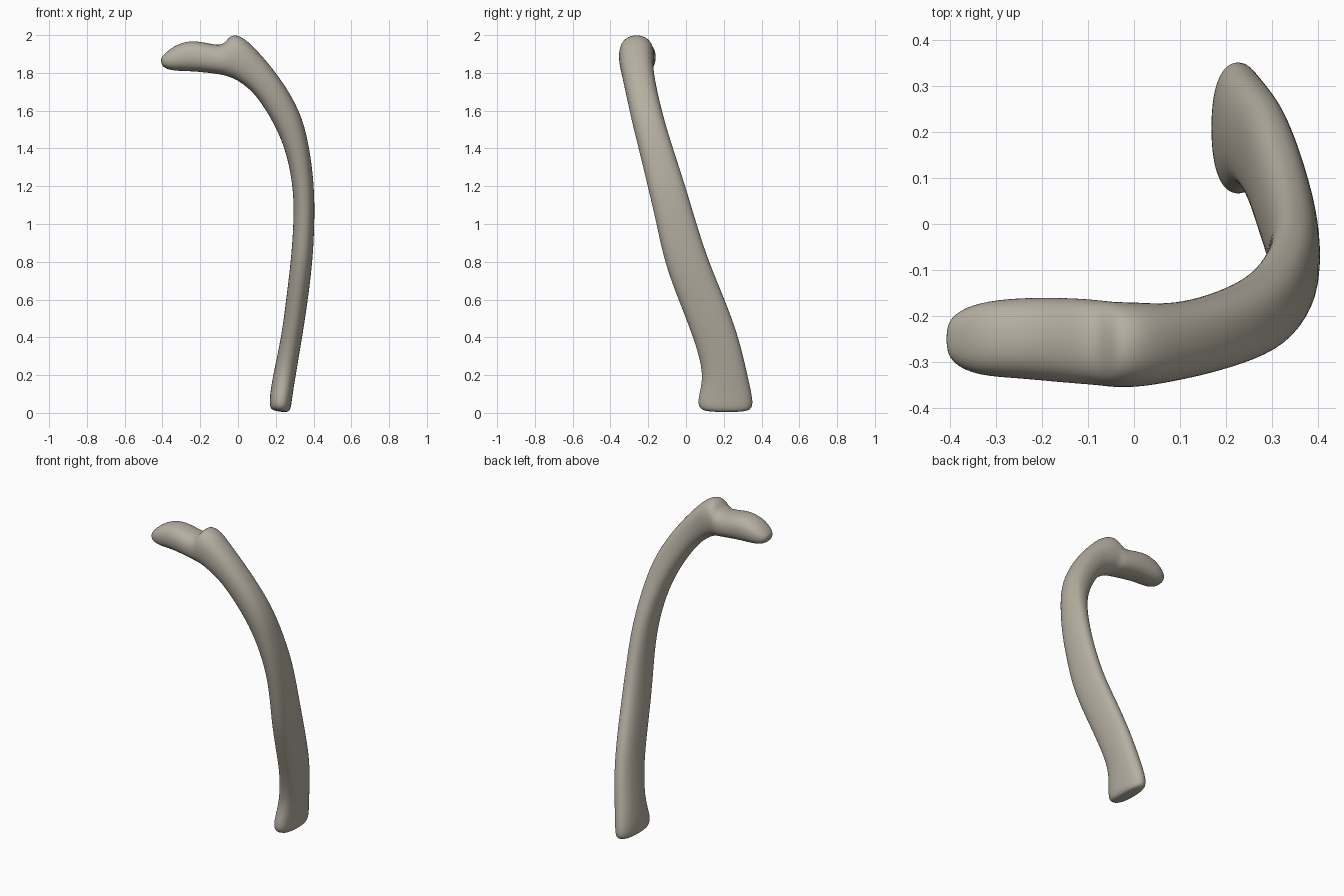
import bpy
import math
from mathutils import Vector

# Remove the default cube
default_cube = bpy.data.objects.get("Cube")
if default_cube:
    bpy.data.objects.remove(default_cube, do_unlink=True)

# Bone material
bone = bpy.data.materials.new("warm grey bone")
bone.use_nodes = True
bone_colour = (0.47, 0.43, 0.36, 1)
bone.diffuse_color = bone_colour
bone.node_tree.nodes["Principled BSDF"].inputs["Base Color"].default_value = bone_colour


def point_on_section(section, angle, squareness=0.86):
    """Rounded oval between an outer and an inner edge, spanning front to back."""
    outer_x, outer_z, inner_x, inner_z, front, back = section
    c, s = math.cos(angle), math.sin(angle)
    across = math.copysign(abs(c) ** squareness, c) * 1.02
    along = math.copysign(abs(s) ** squareness, s) * 1.02
    outer = Vector((outer_x, (front + back) / 2, outer_z))
    inner = Vector((inner_x, (front + back) / 2, inner_z))
    middle = (outer + inner) / 2
    depth = Vector((0, (back - front) / 2, 0))
    return middle + (outer - inner) / 2 * across + depth * along


def loft(name, sections, sides, material):
    """Skin a chain of oval sections and round it with subdivision."""
    verts, faces = [], []
    for section in sections:
        for i in range(sides):
            verts.append(point_on_section(section, math.tau * i / sides))
    for ring in range(len(sections) - 1):
        for i in range(sides):
            a, b = ring * sides + i, ring * sides + (i + 1) % sides
            faces.append((a, b, b + sides, a + sides))
    last = (len(sections) - 1) * sides
    faces.append(tuple(reversed(range(sides))))
    faces.append(tuple(range(last, last + sides)))
    mesh = bpy.data.meshes.new(name)
    mesh.from_pydata(verts, [], faces)
    mesh.materials.append(material)
    mesh.polygons.foreach_set("use_smooth", [True] * len(mesh.polygons))
    obj = bpy.data.objects.new(name, mesh)
    bpy.context.collection.objects.link(obj)
    rounding = obj.modifiers.new("rounding", "SUBSURF")
    rounding.levels = rounding.render_levels = 2
    return obj


# Sections: outer x, outer z, inner x, inner z, front y, back y
foot = [
    (.26, .0, .2, .01, .12, .31),
    (.28, .02, .17, .02, .07, .35),
    (.285, .07, .165, .07, .06, .355),
    (.305, .2, .185, .2, .1, .325),
]
shaft = [
    (.34, .4, .23, .4, .04, .28),
    (.37, .6, .255, .6, -.04, .205),
    (.395, .8, .28, .8, -.115, .12),
    (.405, 1, .295, 1, -.155, .055),
    (.405, 1.2, .295, 1.18, -.2, .0),
    (.375, 1.43, .26, 1.37, -.25, -.07),
    (.33, 1.6, .2, 1.52, -.29, -.12),
]
neck = [
    (.22, 1.78, .1, 1.68, -.325, -.16),
    (.11, 1.91, .03, 1.74, -.345, -.175),
    (.03, 1.99, -.02, 1.77, -.355, -.17),
    (-.04, 2.01, -.05, 1.78, -.355, -.17),
    (-.075, 1.94, -.08, 1.79, -.35, -.165),
]
head = [
    (-.15, 1.955, -.15, 1.8, -.345, -.16),
    (-.25, 1.975, -.25, 1.81, -.335, -.16),
    (-.34, 1.945, -.34, 1.81, -.33, -.17),
    (-.395, 1.895, -.39, 1.825, -.305, -.195),
    (-.41, 1.875, -.405, 1.845, -.275, -.225),
]

# One continuous rib, from foot to head
loft("rib_bone", foot + shaft + neck + head, 16, bone)
